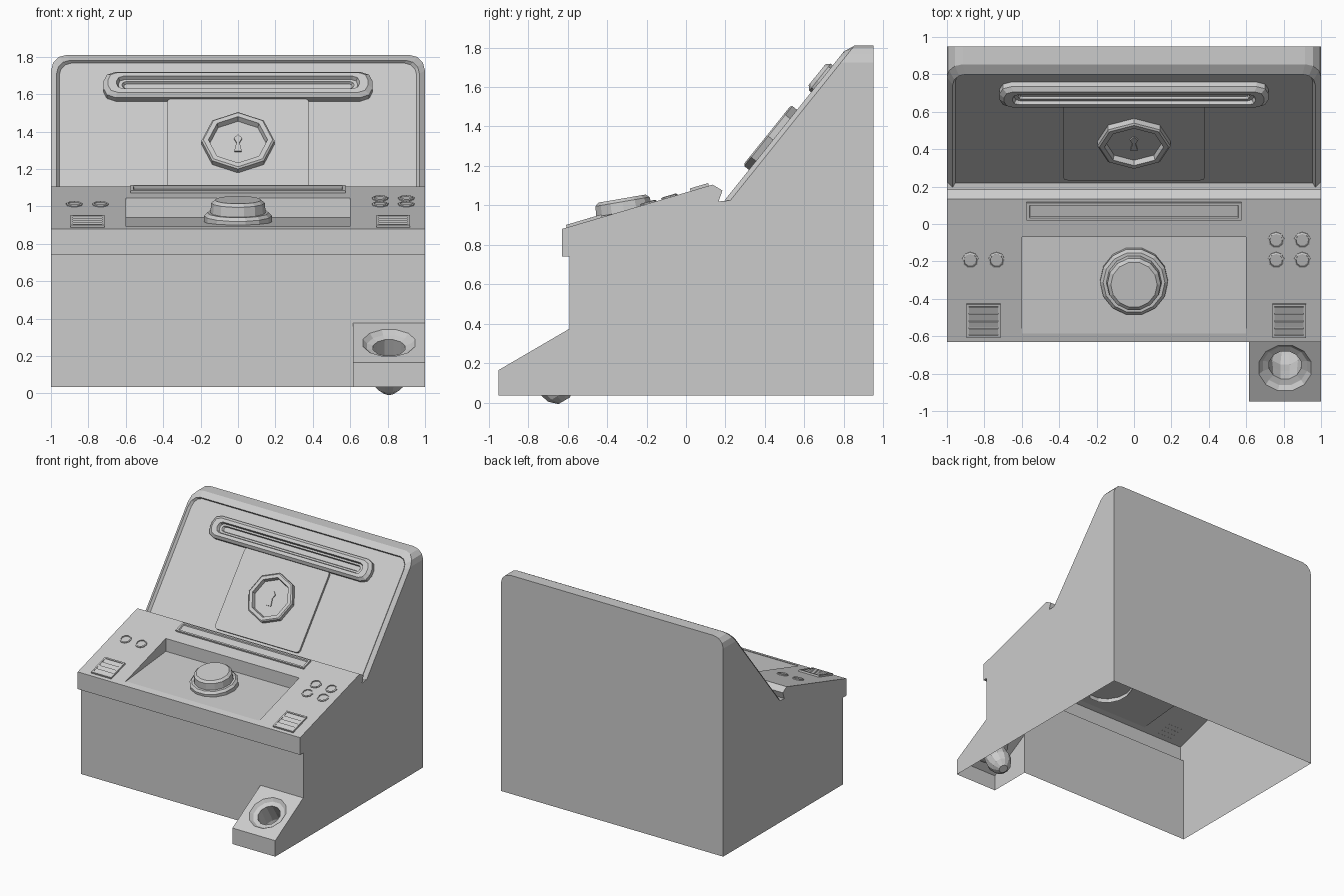
import bpy, bmesh
from math import sin, cos, pi, atan2, radians
from mathutils import Matrix, Vector

if "Cube" in bpy.data.objects:
    bpy.data.objects.remove(bpy.data.objects["Cube"])

I = Matrix.Identity(4)

def frame(x, y, z, angle):
    return Matrix.Translation((x, y, z)) @ Matrix.Rotation(angle, 4, 'X')

def poly(n, r, h, rot=0.0):
    return [(r * cos(rot + 2 * pi * i / n), r * sin(rot + 2 * pi * i / n), h) for i in range(n)]

def rect(w, d, h, r=0.0, seg=2):
    if not r:
        return [(sx * w / 2, sy * d / 2, h) for sx, sy in ((1, 1), (-1, 1), (-1, -1), (1, -1))]
    pts = []
    for k, (sx, sy) in enumerate(((1, 1), (-1, 1), (-1, -1), (1, -1))):
        for i in range(seg + 1):
            a = (k + i / seg) * pi / 2
            pts.append((sx * (w / 2 - r) + r * cos(a), sy * (d / 2 - r) + r * sin(a), h))
    return pts

def loft(bm, loops, m=I, cap=True, closed=True):
    rows = [[bm.verts.new(m @ Vector(p)) for p in lp] for lp in loops]
    n = len(rows[0])
    for a, b in zip(rows, rows[1:]):
        for i in range(n if closed else n - 1):
            j = (i + 1) % n
            bm.faces.new((a[i], a[j], b[j], b[i]))
    if cap:
        bm.faces.new(rows[-1])

def finish(name, bm, recalc=False):
    if recalc:
        bmesh.ops.remove_doubles(bm, verts=bm.verts, dist=0.0005)
        bmesh.ops.recalc_face_normals(bm, faces=bm.faces)
    me = bpy.data.meshes.new(name)
    bm.to_mesh(me)
    bm.free()
    ob = bpy.data.objects.new(name, me)
    bpy.context.collection.objects.link(ob)
    return ob

def part(name, loops, m=I, cap=True):
    bm = bmesh.new()
    loft(bm, loops, m, cap)
    return finish(name, bm)

# shared slopes
ZB, ZT = 1.025, 1.81
deck_z = lambda y: 0.88 + (y + 0.63) * 0.2941
slope_y = lambda y0: (lambda z: y0 + (z - ZB) / 1.248)
screen_y = slope_y(0.22)
deck_a, screen_a, foot_a = atan2(0.225, 0.765), atan2(1.248, 1), atan2(0.21, 0.36)
on_deck = lambda x, y: frame(x, y, deck_z(y), deck_a)
on_screen = lambda x, z: frame(x, screen_y(z), z, screen_a)

def hood_loop(inset, yf):
    r = 0.085 - inset * 0.5
    w, t = 1 - inset, ZT - inset
    xz = [(w, ZB)]
    xz += [(w - r + r * cos(i * pi / 6), t - r + r * sin(i * pi / 6)) for i in range(4)]
    xz += [(-x, z) for x, z in reversed(xz)]
    return [(x, yf(z), z) for x, z in xz]

# cabinet body: open underneath
bm = bmesh.new()
face = lambda pts: bm.faces.new([bm.verts.new(p) for p in pts])
back = hood_loop(0, lambda z: 0.95)
loft(bm, [back, hood_loop(0, slope_y(0.225)), hood_loop(0.03, slope_y(0.195)),
          hood_loop(0.045, screen_y)], closed=False)
face(back + [(-1, 0.95, 0.035), (1, 0.95, 0.035)])
profile = [(0.225, 1.025), (0.165, 1.02), (0.185, 1.075), (0.135, 1.105),
           (-0.63, 0.88), (-0.63, 0.74), (-0.59, 0.74), (-0.59, 0.375)]
rear = [(0.95, 0.035), (0.95, ZB)]
toe = [(-0.95, 0.165), (-0.95, 0.035)]
face([(1, y, z) for y, z in rear + profile + toe])
face([(-1, y, z) for y, z in rear + profile + [(-0.59, 0.035)]])
for i, (a, b) in enumerate(zip(profile, profile[1:])):
    if i != 3:
        face([(-1, *a), (1, *a), (1, *b), (-1, *b)])
face([(-1, -0.59, 0.375), (0.615, -0.59, 0.375), (0.615, -0.59, 0.035), (-1, -0.59, 0.035)])

# sloping deck with wedge-shaped tray
def deck_rect(w, y0, y1, z0, z1):
    return [(w, y1, z1), (-w, y1, z1), (-w, y0, z0), (w, y0, z0)]
loft(bm, [deck_rect(1, -0.63, 0.135, 0.88, 1.105),
          deck_rect(0.6, -0.585, -0.07, deck_z(-0.585), deck_z(-0.07)),
          deck_rect(0.6, -0.585, -0.07, deck_z(-0.585) - 0.003, 0.94)])

# foot block with a round opening
face([(0.615, -0.95, 0.035), (1, -0.95, 0.035), (1, -0.95, 0.165), (0.615, -0.95, 0.165)])
face([(0.615, y, z) for y, z in [(-0.59, 0.035), (-0.59, 0.375)] + toe])
foot_m = frame(0.8075, -0.77, 0.27, foot_a)
ring = poly(12, 0.145, 0, pi / 12)
edge = []
for x, y, _ in ring:
    k = max(abs(x), abs(y))
    edge.append((x / k * 0.1925, y / k * 0.2084, 0))
loft(bm, [edge, ring], foot_m, cap=False)
finish("cabinet_body", bm, recalc=True)

# return cup sunk into the foot
part("return_cup", [poly(12, r, h, pi / 12) for r, h in (
    (0.145, 0), (0.122, -0.022), (0.088, -0.03), (0.092, -0.12), (0.098, -0.2),
    (0.075, -0.265), (0.035, -0.302))], foot_m)

# screen furniture
part("centre_plate", [rect(0.76, 0.647, 0, 0.025), rect(0.76, 0.647, 0.018, 0.025)],
     on_screen(0, 1.312))
badge_m = on_screen(0, 1.32)
part("badge_bezel", [poly(8, r, h) for r, h in (
    (0.195, 0.015), (0.195, 0.05), (0.185, 0.058), (0.158, 0.058), (0.15, 0.028))], badge_m)
key = [(-0.02, -0.06), (0.02, -0.06), (0.008, 0), (0.022, 0.03), (0, 0.055), (-0.022, 0.03), (-0.008, 0)]
part("keyhole_mark", [[(x, y, h) for x, y in key] for h in (0.028, 0.036)], badge_m)
part("lamp_strip", [rect(w, d, h, r) for w, d, h, r in (
    (1.44, 0.175, 0, 0.065), (1.44, 0.175, 0.032, 0.065), (1.39, 0.135, 0.052, 0.05),
    (1.30, 0.085, 0.052, 0.035), (1.28, 0.072, 0.03, 0.03), (1.24, 0.046, 0.03, 0.02),
    (1.22, 0.036, 0.016, 0.015))], on_screen(0, 1.63))

# deck display slot
part("display_slot", [rect(w, d, h) for w, d, h in (
    (1.15, 0.097, -0.005), (1.15, 0.097, 0.014), (1.12, 0.07, 0.014), (1.11, 0.062, 0.004))],
    on_deck(0, 0.07))

# big push button in the tray
part("push_button", [poly(14, r, h) for r, h in (
    (0.182, -0.03), (0.182, 0.03), (0.165, 0.047), (0.148, 0.047),
    (0.143, 0.1), (0.124, 0.116))], frame(0, -0.305, 0.92, 0.17))

# small round buttons
for i, (x, y) in enumerate([(0.76, -0.085), (0.9, -0.085), (0.76, -0.192), (0.9, -0.192),
                            (-0.875, -0.192), (-0.735, -0.192)]):
    part(f"small_button_{i + 1}", [poly(9, r, h, pi / 2) for r, h in (
        (0.044, 0), (0.044, 0.006), (0.036, 0.01), (0.034, 0.003))], on_deck(x, y))

# slatted vents
for side, x in (("left", -0.805), ("right", 0.83)):
    bm = bmesh.new()
    m = on_deck(x, -0.515)
    loft(bm, [rect(w, d, h) for w, d, h in (
        (0.18, 0.187, 0), (0.18, 0.187, 0.014), (0.155, 0.162, 0.014), (0.155, 0.162, 0.002))], m)
    for k in range(4):
        slat = m @ frame(0, -0.06 + k * 0.04, 0.006, radians(12))
        loft(bm, [rect(0.155, 0.034, -0.004), rect(0.155, 0.034, 0.005)], slat)
    finish(f"{side}_vent", bm)
